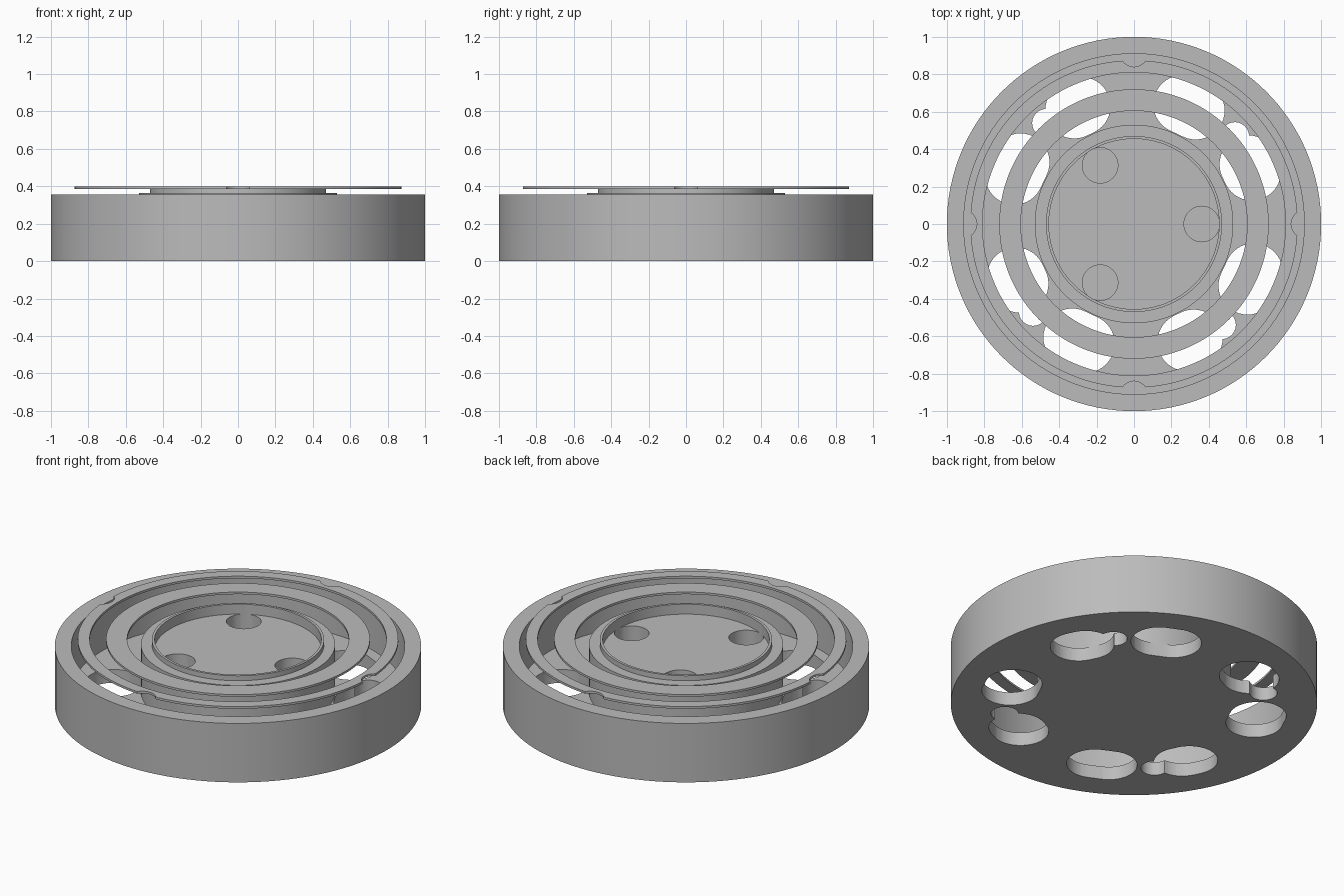
import bpy, bmesh
from math import cos, sin, radians, pi

cube = bpy.data.objects.get("Cube")
if cube:
    bpy.data.objects.remove(cube, do_unlink=True)

grey = bpy.data.materials.new("plain_grey")
grey.use_nodes = True
grey.diffuse_color = (0.5, 0.5, 0.5, 1)
grey.node_tree.nodes["Principled BSDF"].inputs["Base Color"].default_value = (0.5, 0.5, 0.5, 1)

SEGMENTS = 128


def add_object(name, bm):
    bmesh.ops.recalc_face_normals(bm, faces=bm.faces)
    mesh = bpy.data.meshes.new(name)
    bm.to_mesh(mesh)
    bm.free()
    mesh.materials.append(grey)
    obj = bpy.data.objects.new(name, mesh)
    bpy.context.collection.objects.link(obj)
    return obj


def lathe(name, profile, closed=False):
    """Spin (radius, z) points about the z axis."""
    bm = bmesh.new()
    verts = [bm.verts.new((r, 0, z)) for r, z in profile]
    pairs = list(zip(verts, verts[1:]))
    if closed:
        pairs.append((verts[-1], verts[0]))
    edges = [bm.edges.new(p) for p in pairs]
    bmesh.ops.spin(bm, geom=verts + edges, cent=(0, 0, 0), axis=(0, 0, 1),
                   angle=2 * pi, steps=SEGMENTS, use_duplicate=False)
    bmesh.ops.remove_doubles(bm, verts=bm.verts, dist=0.0005)
    return add_object(name, bm)


def cut_slot(target, radius, dist, start, end, bottom, top):
    """Cut a vertical round-ended slot between two angles at one distance."""
    bm = bmesh.new()
    for deg in {start, end}:
        cx, cy = dist * cos(radians(deg)), dist * sin(radians(deg))
        for i in range(40):
            a = 2 * pi * i / 40
            for z in (bottom, top):
                bm.verts.new((cx + radius * cos(a), cy + radius * sin(a), z))
    hull = bmesh.ops.convex_hull(bm, input=bm.verts)
    inner = [v for v in hull["geom_interior"] if isinstance(v, bmesh.types.BMVert)]
    bmesh.ops.delete(bm, geom=inner, context='VERTS')
    bmesh.ops.dissolve_limit(bm, angle_limit=0.01, verts=bm.verts, edges=bm.edges)
    cutter = add_object("slot_cutter", bm)
    cutter.hide_render = True
    mod = target.modifiers.new("slot", 'BOOLEAN')
    mod.operation = 'DIFFERENCE'
    mod.solver = 'EXACT'
    mod.object = cutter
    bpy.context.view_layer.objects.active = target
    bpy.ops.object.modifier_apply(modifier=mod.name)
    bpy.data.objects.remove(cutter, do_unlink=True)


# Dish with outer wall, floor and stepped, recessed hub
dish = lathe("dish_and_hub", [
    (0, 0), (1, 0), (1, 0.355), (0.91, 0.355), (0.91, 0.08), (0.53, 0.08),
    (0.53, 0.365), (0.47, 0.365), (0.47, 0.395), (0.455, 0.395),
    (0.455, 0.335), (0, 0.335)])

# Floor openings: a plain slot and a keyhole in each quarter
for turn in range(0, 360, 90):
    cut_slot(dish, 0.155, 0.69, turn + 61.5, turn + 68, -0.1, 0.2)
    cut_slot(dish, 0.155, 0.69, turn + 24, turn + 27.5, -0.1, 0.2)
    cut_slot(dish, 0.075, 0.715, turn + 41, turn + 41, -0.1, 0.2)

# Three blind round pockets in the hub
for turn in (0, 120, 240):
    cut_slot(dish, 0.095, 0.362, turn, turn, 0.1, 0.5)

# Thin flat rings above the dish, the outer one notched
inner_ring = lathe("inner_ring", [(0.605, 0.385), (0.72, 0.385), (0.72, 0.398), (0.605, 0.398)], True)
outer_ring = lathe("outer_ring", [(0.81, 0.385), (0.875, 0.385), (0.875, 0.398), (0.81, 0.398)], True)
for turn in range(0, 360, 90):
    cut_slot(outer_ring, 0.075, 0.915, turn, turn, 0.3, 0.5)

# Smooth round walls with sharp rims
for obj in (dish, inner_ring, outer_ring):
    bpy.ops.object.select_all(action='DESELECT')
    obj.select_set(True)
    bpy.context.view_layer.objects.active = obj
    bpy.ops.object.shade_smooth_by_angle(angle=radians(30))
